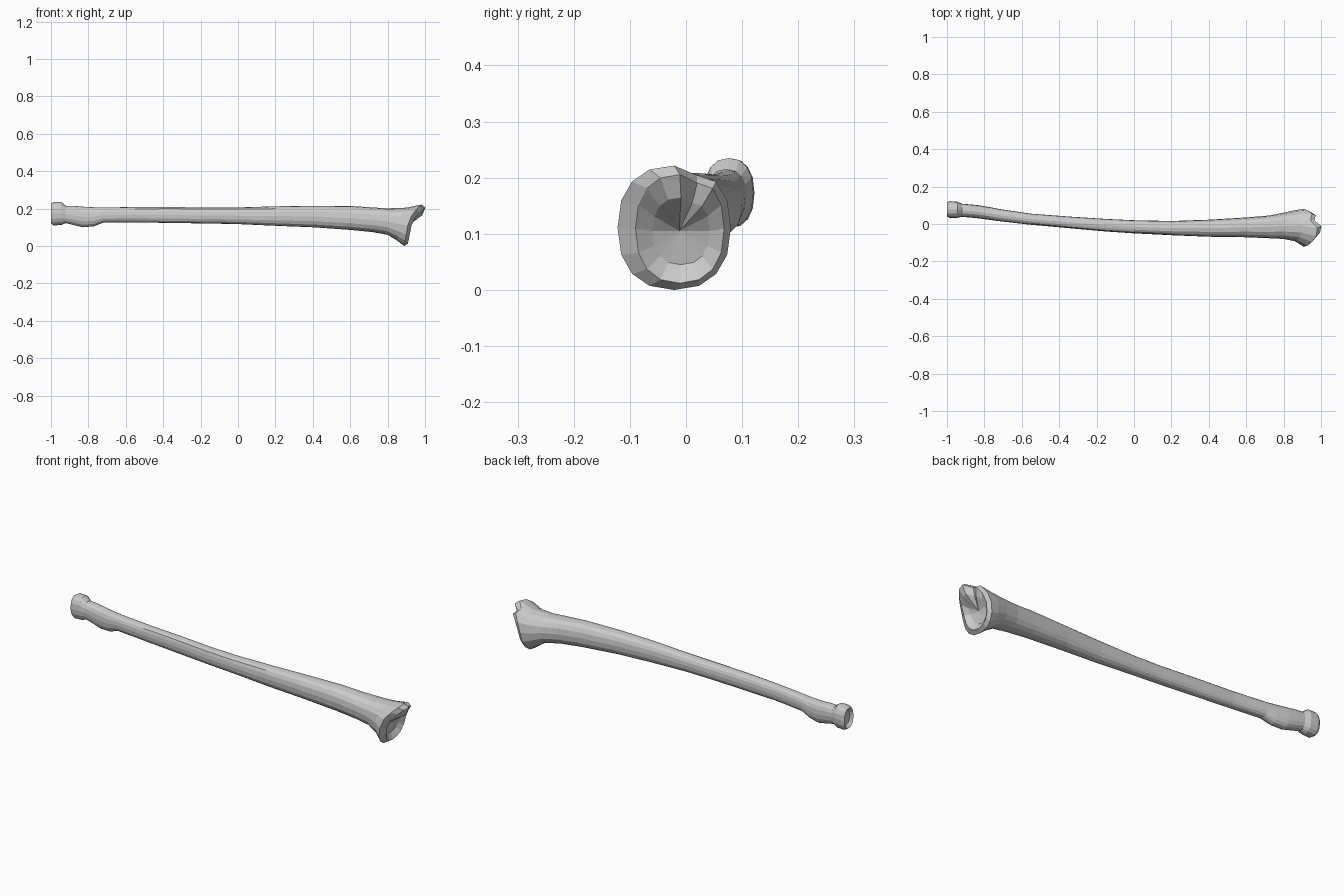
import bpy
import bmesh
from math import sin, cos, pi, copysign, exp

if "Cube" in bpy.data.objects:
    bpy.data.objects.remove(bpy.data.objects["Cube"])

# One pale bone grey for the whole model
bone_grey = bpy.data.materials.new("bone_grey")
bone_grey.use_nodes = True
colour = (0.6, 0.6, 0.6, 1)
bone_grey.diffuse_color = colour
bone_grey.node_tree.nodes["Principled BSDF"].inputs["Base Color"].default_value = colour

SIDES = 16

# Cross-sections along the bone: x, back/front limits in y, bottom/top limits in z
HEAD = [
    (-.985, .05, .105, .135, .21),
    (-1, .04, .115, .12, .225),
    (-.985, .032, .122, .11, .235),
    (-.945, .033, .12, .112, .235),
    (-.92, .038, .108, .122, .215),
]
SHAFT = [
    (-.88, .035, .105, .112, .215),
    (-.83, .03, .1, .1, .21),
    (-.77, .022, .09, .105, .207),
    (-.72, .015, .08, .125, .206),
    (-.55, -.004, .055, .126, .208),
    (-.35, -.022, .04, .123, .208),
    (-.15, -.04, .027, .12, .205),
    (0, -.05, .02, .117, .206),
    (.2, -.06, .016, .108, .212),
    (.4, -.068, .023, .1, .215),
    (.6, -.071, .035, .086, .214),
    (.72, -.076, .045, .074, .206),
]
FLARE = [
    (.8, -.08, .06, .06, .201),
    (.86, -.092, .074, .03, .205),
    (.908, -.122, .08, 0, .222),
    (.928, -.09, .068, .012, .206),
    (.912, -.06, .042, .045, .165),
]


def squared(value, power):
    """Push a sine or cosine outward for a boxier cross-section."""
    return copysign(abs(value) ** power, value)


def section(bm, row):
    """Add one ring of vertices, shaped by its place along the bone."""
    x, y0, y1, z0, z1 = row
    cy, cz = (y0 + y1) / 2, (z0 + z1) / 2
    ry, rz = (y1 - y0) / 2, (z1 - z0) / 2
    flare = min(1, max(0, (x - .8) / .11))
    crest = exp(-((x + .2) / .3) ** 2)
    ring = []
    for i in range(SIDES):
        a = 2 * pi * i / SIDES
        u, t = squared(cos(a), .86), squared(sin(a), .86)
        # Groove between the two raised lips of the wide end
        groove = flare * exp(-((a - 3 * pi / 8) / .22) ** 2)
        # Long ridge on the upper front of the shaft
        ridge = 1 + .1 * crest * exp(-((a - 3 * pi / 4) / .25) ** 2)
        lean = flare * (.02 * t + .055 * max(0, t) ** 2) - .03 * groove
        scale = ridge - .1 * groove
        ring.append(bm.verts.new((x + lean, cy + ry * u * scale,
                                  cz + rz * t * scale)))
    return ring


def cap(bm, ring, tip, flip):
    """Close an end with a fan to one sunken point."""
    centre = bm.verts.new(tip)
    for i in range(SIDES):
        pair = [ring[i], ring[(i + 1) % SIDES]]
        bm.faces.new((pair[::-1] if flip else pair) + [centre])


# Loft the sections into a single closed bone
bm = bmesh.new()
rings = [section(bm, row) for row in HEAD + SHAFT + FLARE]
for a, b in zip(rings, rings[1:]):
    for i in range(SIDES):
        j = (i + 1) % SIDES
        bm.faces.new((a[i], a[j], b[j], b[i]))
cap(bm, rings[0], (-.98, .077, .173), True)
cap(bm, rings[-1], (.905, -.012, .105), False)
bmesh.ops.recalc_face_normals(bm, faces=bm.faces)

mesh = bpy.data.meshes.new("forearm_bone")
bm.to_mesh(mesh)
bm.free()
mesh.materials.append(bone_grey)
bone = bpy.data.objects.new("forearm_bone", mesh)
bpy.context.collection.objects.link(bone)
